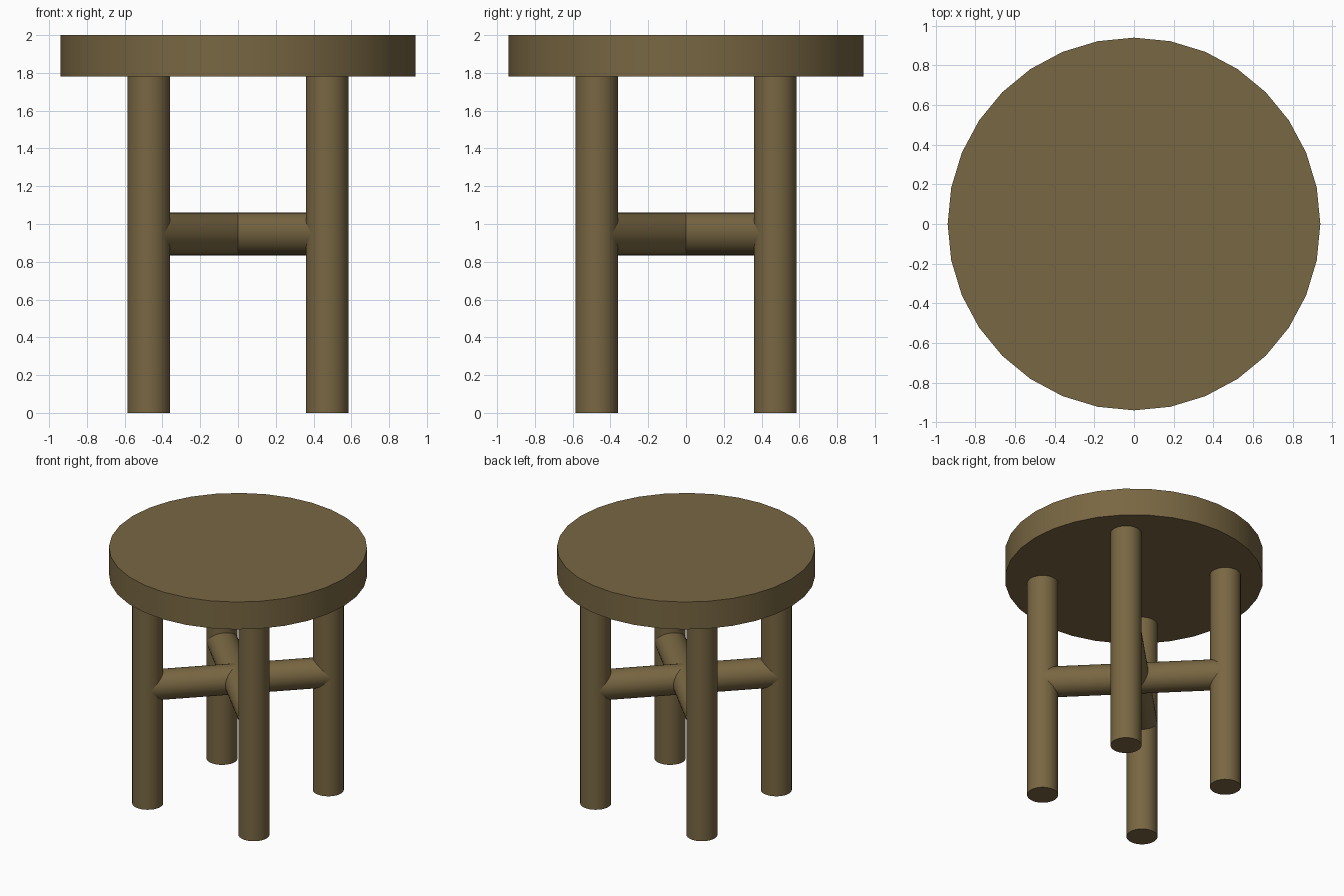
import bpy
import math

if "Cube" in bpy.data.objects:
    bpy.data.objects.remove(bpy.data.objects["Cube"])

SEAT_R, SEAT_BOTTOM, TOP = 0.94, 1.78, 2.0
LEG_OFF, ROD_R = 0.472, 0.113
STRETCHER_Z = 0.947

wood = bpy.data.materials.new("dark_wood")
wood.diffuse_color = (0.19, 0.135, 0.055, 1)
wood.use_nodes = True
wood.node_tree.nodes["Principled BSDF"].inputs["Base Color"].default_value = wood.diffuse_color


def rod(name, radius, length, loc, rot=(0, 0, 0)):
    bpy.ops.mesh.primitive_cylinder_add(
        vertices=32, radius=radius, depth=length, location=loc, rotation=rot)
    obj = bpy.context.object
    obj.name = name
    obj.data.materials.append(wood)
    bpy.ops.object.shade_smooth_by_angle(angle=math.radians(30))
    return obj


# Round seat
rod("seat", SEAT_R, TOP - SEAT_BOTTOM, (0, 0, (TOP + SEAT_BOTTOM) / 2))

# Four straight legs
for side, sx in (("left", -1), ("right", 1)):
    for end, sy in (("front", -1), ("back", 1)):
        rod(f"{end}_{side}_leg", ROD_R, SEAT_BOTTOM,
            (sx * LEG_OFF, sy * LEG_OFF, SEAT_BOTTOM / 2))

# Crossed stretchers joining diagonally opposite legs
for i, angle in enumerate((45, -45), 1):
    rod(f"cross_stretcher_{i}", ROD_R, 2 * math.sqrt(2) * LEG_OFF,
        (0, 0, STRETCHER_Z), (0, math.pi / 2, math.radians(angle)))
